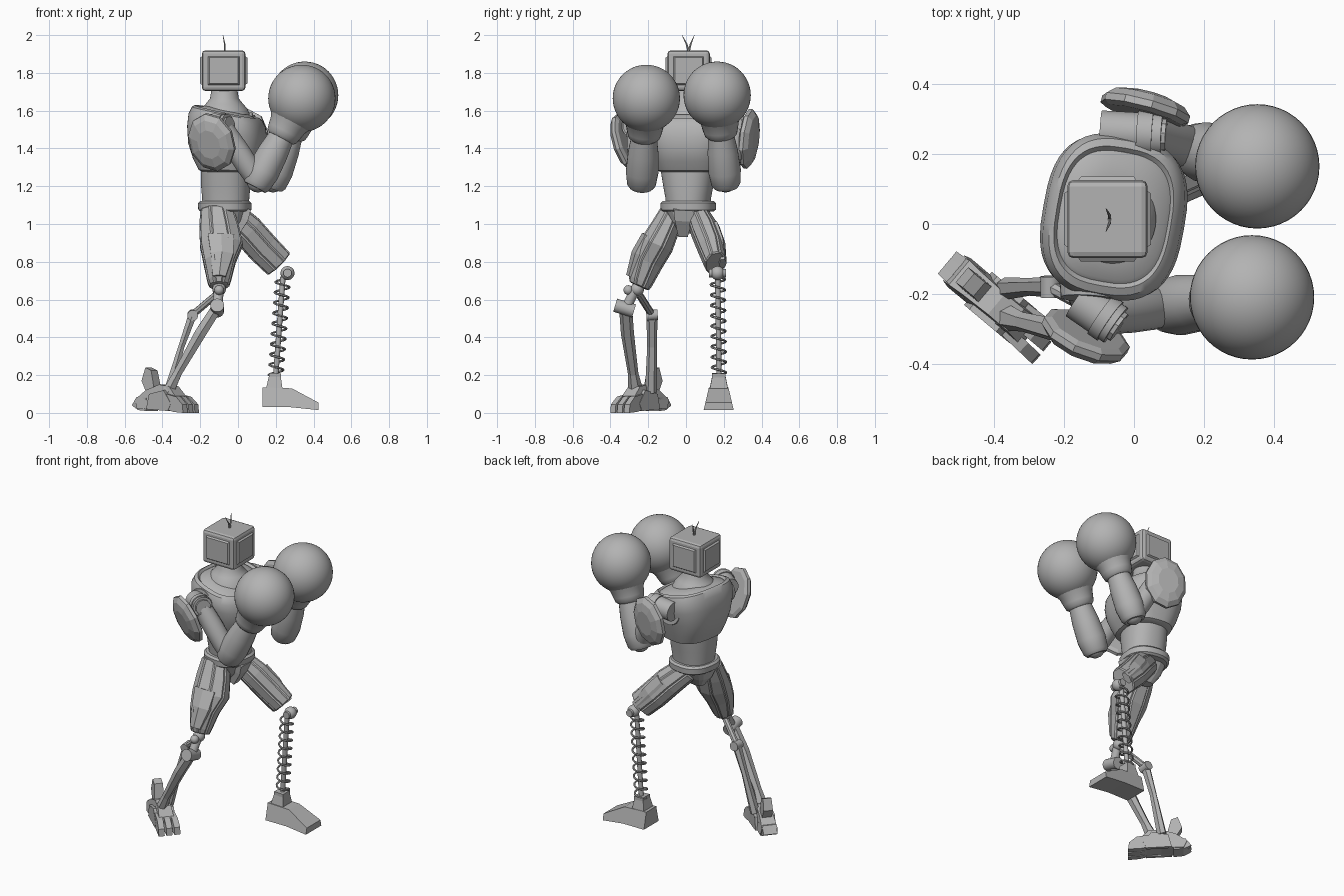
import bpy, bmesh, math
from mathutils import Vector, Matrix

if "Cube" in bpy.data.objects:
    bpy.data.objects.remove(bpy.data.objects["Cube"], do_unlink=True)

GREY = (0.45, 0.45, 0.45, 1)
metal = bpy.data.materials.new("plain grey metal")
metal.use_nodes = True
metal.diffuse_color = GREY
metal.node_tree.nodes["Principled BSDF"].inputs["Base Color"].default_value = GREY


def finish(name, bm, smooth=True):
    bmesh.ops.recalc_face_normals(bm, faces=bm.faces)
    mesh = bpy.data.meshes.new(name)
    bm.to_mesh(mesh)
    bm.free()
    mesh.materials.append(metal)
    ob = bpy.data.objects.new(name, mesh)
    bpy.context.collection.objects.link(ob)
    if smooth:
        bpy.ops.object.select_all(action="DESELECT")
        ob.select_set(True)
        bpy.context.view_layer.objects.active = ob
        bpy.ops.object.shade_smooth_by_angle(angle=math.radians(35))
    return ob


def loft(name, rings, smooth=True, panel=0):
    """Skin a list of rings; panel raises a long plate on every side strip."""
    bm = bmesh.new()
    rows = [[bm.verts.new(p) for p in ring] for ring in rings]
    n = len(rows[0])
    sides = [bm.faces.new((a[i], a[(i + 1) % n], b[(i + 1) % n], b[i]))
             for a, b in zip(rows, rows[1:]) for i in range(n)]
    bm.faces.new(rows[0])
    bm.faces.new(rows[-1])
    bmesh.ops.recalc_face_normals(bm, faces=bm.faces)
    if panel:
        for i in range(n):
            bmesh.ops.inset_region(bm, faces=sides[i::n], thickness=panel, depth=panel,
                                   use_even_offset=True)
    return finish(name, bm, smooth)


def limb(name, stations, n=20, hint=(0, 1, 0), smooth=True, panel=0):
    """Loft along a path of (x, y, z, half width, half depth)."""
    pts = [Vector(s[:3]) for s in stations]
    d = (pts[-1] - pts[0]).normalized()
    v = Vector(hint)
    v = (v - d * v.dot(d)).normalized()
    u = v.cross(d)
    k = 1 / math.cos(math.pi / n)
    angles = [(i + 0.5) * math.tau / n for i in range(n)]
    rings = [[p + u * s[3] * k * math.cos(t) + v * s[-1] * k * math.sin(t) for t in angles]
             for p, s in zip(pts, stations)]
    return loft(name, rings, smooth, panel)


def rod(name, p, q, r, r2=None, n=20, hint=(0.1, 1, 0.2)):
    return limb(name, [(*p, r), (*q, r if r2 is None else r2)], n, hint)


def ball(name, centre, r, seg=24):
    bm = bmesh.new()
    bmesh.ops.create_uvsphere(bm, u_segments=seg, v_segments=seg // 2, radius=r,
                              matrix=Matrix.Translation(centre))
    return finish(name, bm)


def oval(z, rx, ry, cx, cy, power=2.6, tilt=0.0, turn=-10, n=48):
    rot = Matrix.Rotation(math.radians(turn), 3, "Z")
    ring = []
    for i in range(n):
        c, s = math.cos(i * math.tau / n), math.sin(i * math.tau / n)
        x = math.copysign(abs(c) ** (2 / power), c) * rx
        y = math.copysign(abs(s) ** (2 / power), s) * ry
        ring.append(rot @ Vector((x, y, -tilt * x)) + Vector((cx, cy, z)))
    return ring


def prism(name, profile, half, matrix, taper=0.0):
    """Side profile (x, z) pulled to a width, narrowing with height."""
    rings = [[matrix @ Vector((x, side * half * (1 - taper * z), z)) for x, z in profile]
             for side in (-1, 1)]
    return loft(name, rings, smooth=False)


# Head: bevelled box with a stepped raised plate on each side
bm = bmesh.new()
bmesh.ops.create_cube(bm, size=1, matrix=Matrix.Translation((-0.076, 0.014, 1.812))
                      @ Matrix.Diagonal((0.23, 0.224, 0.215, 1)))
bmesh.ops.bevel(bm, geom=bm.edges[:], offset=0.018, segments=2, profile=0.5, affect="EDGES")
bm.normal_update()
plates = [f for f in bm.faces if f.calc_area() > 0.02 and abs(f.normal.z) < 0.5]
bmesh.ops.inset_individual(bm, faces=plates, thickness=0.02, depth=0)
bmesh.ops.inset_individual(bm, faces=plates, thickness=0.01, depth=0.01)
finish("head", bm, smooth=False)
for side, reach in ((1, 0.03), (-1, 0.035)):
    limb("antenna", [(-0.07, 0.014, 1.91, 0.005), (-0.07, 0.014 + side * 0.01, 1.95, 0.004),
                     (-0.08, 0.014 + side * reach, 2.0, 0.001)], 6)

# Neck, chest, waist and hips
loft("neck", [oval(z, r, r, -0.072, 0.014, 2) for z, r in
              ((1.58, 0.135), (1.61, 0.122), (1.635, 0.1), (1.665, 0.076), (1.73, 0.066))])
chest = [(1.275, 0.12, 0.15), (1.285, 0.145, 0.172), (1.34, 0.175, 0.19), (1.41, 0.2, 0.21),
         (1.49, 0.204, 0.232), (1.55, 0.196, 0.236), (1.585, 0.178, 0.222), (1.594, 0.165, 0.2),
         (1.582, 0.156, 0.188), (1.59, 0.145, 0.178), (1.605, 0.1, 0.12)]
loft("chest", [oval(z, rx, ry, -0.058, 0.02, 2.8, 0.2 * max(0, (z - 1.27) / 0.3))
               for z, rx, ry in chest])
loft("abdomen", [oval(z, rx, ry, -0.065, 0.012, 2.3) for z, rx, ry in
                 ((1.09, 0.122, 0.115), (1.14, 0.124, 0.12), (1.21, 0.13, 0.133), (1.3, 0.13, 0.148))])
loft("belt", [oval(z, rx, rx + 0.006, -0.07, 0.012, 2.4) for z, rx in
              ((1.065, 0.125), (1.075, 0.138), (1.11, 0.14), (1.122, 0.128))])
loft("pelvis", [oval(z, rx, ry, -0.075, 0, 3, n=16) for z, rx, ry in
                ((1.08, 0.122, 0.11), (1.01, 0.1, 0.07), (0.95, 0.055, 0.03))], smooth=False)
limb("crotch_plate", [(0.04, -0.01, 1.085, 0.03, 0.055), (0.02, -0.014, 1.03, 0.035, 0.045),
                      (-0.03, -0.016, 0.945, 0.03, 0.025)], 4, smooth=False)

# Arms: each side has its own pose
arms = {
    "right": dict(s=-1, socket=(-0.12, -0.14, 1.49), rim=(-0.125, -0.215, 1.5),
                  joint=((-0.16, -0.215, 1.51), (-0.052, -0.29, 1.522)), arm=(-0.075, -0.26, 1.5),
                  elbow=(0.105, -0.235, 1.225), glove=(0.338, -0.21, 1.665),
                  pad=(-0.142, -0.327, 1.43), out=(-0.38, -0.85, -0.3)),
    "left": dict(s=1, socket=(-0.05, 0.16, 1.49), rim=(-0.04, 0.235, 1.5),
                 joint=((-0.095, 0.265, 1.52), (0.08, 0.255, 1.53)), arm=(0.04, 0.26, 1.5),
                 elbow=(0.185, 0.21, 1.225), glove=(0.353, 0.165, 1.682),
                 pad=(0.035, 0.338, 1.45), out=(0.26, 0.95, -0.12)),
}
for side, a in arms.items():
    rod(side + "_shoulder_socket", a["socket"], a["rim"], 0.095, 0.085, 28)
    p, q = (Vector(v) for v in a["joint"])
    rod(side + "_shoulder_joint", p, q, 0.06, n=28)
    rod(side + "_shoulder_collar", p.lerp(q, 0.6), p.lerp(q, 0.85), 0.066, n=28)
    rod(side + "_shoulder_cap", q, q + (q - p).normalized() * 0.012, 0.045, n=10)
    e, g, top = Vector(a["elbow"]), Vector(a["glove"]), Vector(a["arm"])
    limb(side + "_upper_arm", [(*top.lerp(e, t), r) for t, r in
                               ((0, 0.055), (0.35, 0.06), (0.7, 0.06), (1, 0.052))])
    ball(side + "_elbow", e, 0.058)
    limb(side + "_forearm", [(*e.lerp(g, t), r) for t, r in
                             ((-0.07, 0.062), (-0.03, 0.076), (0.12, 0.086), (0.35, 0.08), (0.56, 0.066))], 24)
    limb(side + "_glove_cuff", [(*e.lerp(g, t), r) for t, r in
                                ((0.52, 0.072), (0.545, 0.085), (0.6, 0.092), (0.68, 0.1), (0.8, 0.13))], 28)
    ball(side + "_glove", g, 0.178, 48)
    # Shoulder guard: thin faceted dome, leaning in at the bottom
    c, out = Vector(a["pad"]), Vector(a["out"]).normalized()
    limb(side + "_shoulder_guard", [(*(c + out * h), 0.125 * k, 0.152 * k) for h, k in
                                    ((-0.03, 0.85), (-0.02, 1), (0.0, 1), (0.022, 0.82), (0.034, 0.5))],
         10, (0.1 * a["s"], 0, 1), smooth=False)

# Thighs: faceted armour with long raised strips
limb("right_thigh", [(-0.112, -0.065, 1.075, 0.08, 0.058), (-0.1, -0.11, 0.98, 0.098, 0.07),
                     (-0.088, -0.155, 0.89, 0.106, 0.082), (-0.098, -0.205, 0.8, 0.078, 0.078),
                     (-0.1, -0.24, 0.7, 0.055, 0.06), (-0.1, -0.248, 0.67, 0.045, 0.048)],
     8, smooth=False, panel=0.007)
limb("left_thigh", [(-0.05, 0.055, 1.06, 0.07, 0.05), (0.05, 0.1, 0.965, 0.08, 0.066),
                    (0.13, 0.135, 0.875, 0.08, 0.064), (0.215, 0.157, 0.79, 0.076, 0.05)],
     8, smooth=False, panel=0.007)
limb("right_thigh_plate", [(-0.09, -0.2, 0.94, 0.07, 0.03), (-0.085, -0.25, 0.84, 0.06, 0.035),
                           (-0.1, -0.29, 0.72, 0.035, 0.025)], 6, smooth=False)
limb("left_thigh_plate", [(0.06, 0.15, 0.98, 0.05, 0.025), (0.13, 0.18, 0.895, 0.05, 0.025),
                          (0.22, 0.195, 0.79, 0.035, 0.018)], 6, smooth=False)

# Left lower leg: open coil spring around a thin rod
knee, ankle = Vector((0.262, 0.167, 0.74)), Vector((0.2, 0.175, 0.2))
hip_end = Vector((0.238, 0.168, 0.72))
ball("left_knee", knee, 0.037)
rod("left_knee_pin", knee - Vector((0, 0.045, 0)), knee + Vector((0, 0.045, 0)), 0.022, hint=(0, 0, 1))
rod("left_shin_rod", hip_end, ankle, 0.014, n=12)
curve = bpy.data.curves.new("spring_path", "CURVE")
curve.dimensions = "3D"
curve.bevel_depth, curve.bevel_resolution = 0.006, 1
spline = curve.splines.new("POLY")
steps, turns = 240, 9.5
spline.points.add(steps)
for i, pt in enumerate(spline.points):
    t = i / steps
    w = t * turns * math.tau
    pos = hip_end.lerp(ankle, t) + Vector((math.cos(w), math.sin(w), 0)) * 0.038
    pt.co = (*pos, 1)
helper = bpy.data.objects.new("spring_path", curve)
bpy.context.collection.objects.link(helper)
bpy.context.view_layer.update()
coil = bpy.data.meshes.new_from_object(helper.evaluated_get(bpy.context.evaluated_depsgraph_get()))
bm = bmesh.new()
bm.from_mesh(coil)
bpy.data.objects.remove(helper, do_unlink=True)
finish("left_shin_spring", bm)

# Left foot
limb("left_ankle", [(0.192, 0.174, 0.12, 0.045, 0.05), (0.195, 0.174, 0.19, 0.032, 0.036),
                    (0.197, 0.174, 0.21, 0.032, 0.036)], 4, smooth=False)
prism("left_foot", [(0.13, 0.03), (0.13, 0.135), (0.285, 0.13), (0.425, 0.055), (0.425, 0.015), (0.28, 0.03)],
      0.083, Matrix.Translation((0, 0.173, 0)), 2.8)

# Right knee and two-strut lower leg
ball("right_knee", (-0.1, -0.258, 0.655), 0.036)
ball("right_knee_side", (-0.1, -0.305, 0.65), 0.026)
rod("right_knee_link", (-0.1, -0.265, 0.66), (-0.11, -0.315, 0.56), 0.026)
rod("right_knee_hinge", (-0.11, -0.375, 0.57), (-0.11, -0.275, 0.54), 0.036, hint=(1, 0, 0))
limb("right_shin", [(-0.11, -0.32, 0.56, 0.028, 0.03), (-0.2, -0.31, 0.42, 0.03, 0.03),
                    (-0.32, -0.28, 0.21, 0.022, 0.024), (-0.37, -0.265, 0.11, 0.03, 0.035)], 6, smooth=False)
rod("right_calf_link", (-0.11, -0.25, 0.63), (-0.24, -0.18, 0.52), 0.018, n=8)
rod("right_calf_joint", (-0.24, -0.21, 0.515), (-0.24, -0.15, 0.52), 0.028, hint=(1, 0, 0))
limb("right_calf", [(-0.24, -0.18, 0.52, 0.022, 0.026), (-0.3, -0.18, 0.35, 0.016, 0.022),
                    (-0.37, -0.185, 0.11, 0.024, 0.028)], 6, smooth=False)

# Right foot: armoured body, three claws, heel spur and side plates
base = Matrix.Translation((-0.378, -0.242, 0)) @ Matrix.Rotation(math.radians(-40), 4, "Z")
prism("right_foot", [(-0.16, 0.02), (-0.18, 0.07), (-0.11, 0.12), (-0.02, 0.15), (0.05, 0.14),
                     (0.11, 0.075), (0.11, 0.01), (-0.03, 0.025)], 0.055, base, 2.0)
for k in (-1, 0, 1):
    turn = base @ Matrix.Translation((0, k * 0.038, 0)) @ Matrix.Rotation(k * 0.06, 4, "Z")
    prism("right_toe", [(0.04, 0.02), (0.05, 0.1), (0.12, 0.085), (0.165, 0.045), (0.17, 0.0), (0.1, 0.005)],
          0.018, turn)
    prism("right_heel_claw", [(-0.205, 0.04), (-0.17, 0.085), (-0.1, 0.08), (-0.1, 0.01), (-0.16, 0.015)],
          0.016, turn)
prism("right_heel_spur", [(-0.1, 0.08), (-0.15, 0.17), (-0.125, 0.24), (-0.085, 0.225), (-0.06, 0.12)],
      0.034, base, 1.0)
for k in (-1, 1):
    prism("right_foot_plate", [(-0.09, 0.02), (-0.07, 0.1), (0.03, 0.12), (0.08, 0.05), (0.06, 0.01)],
          0.01, base @ Matrix.Translation((0, k * 0.052, 0)))
